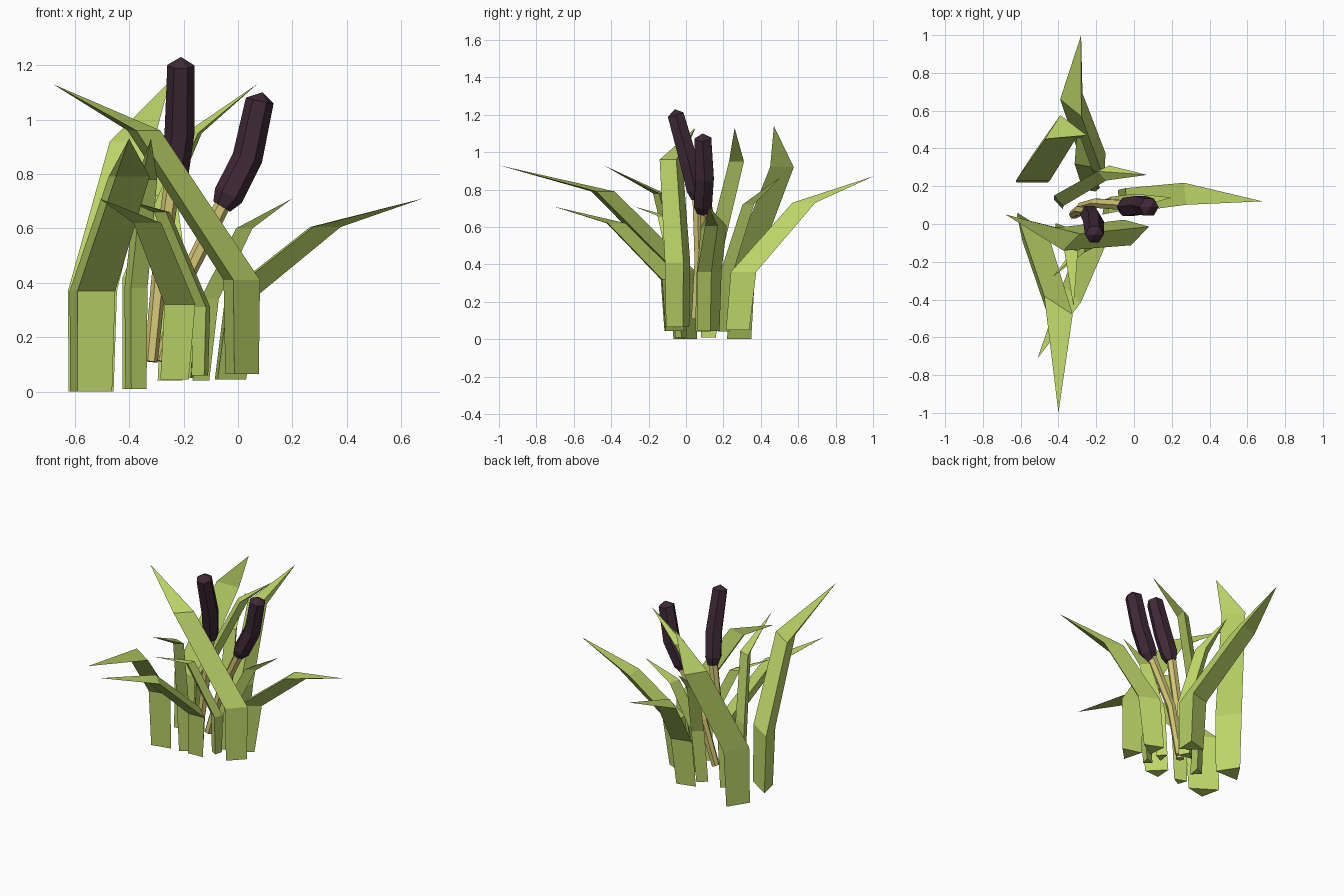
import bpy, bmesh, math
from mathutils import Vector as V


def material(name, rgb):
    m = bpy.data.materials.new(name)
    m.diffuse_color = (*rgb, 1)
    return m


GREEN = material("leaf green", (0.51, 0.67, 0.14))
TAN = material("stalk tan", (0.66, 0.57, 0.18))
BROWN = material("dark brown", (0.050, 0.022, 0.037))
CENTRE = V((-0.25, 0.08, 0))


def skin(name, rings, mat, tip=None):
    """Join rings of equal point count, cap the start, and close on a tip."""
    bm = bmesh.new()
    rs = [[bm.verts.new(p) for p in r] for r in rings]
    n = len(rs[0])
    for a, b in zip(rs, rs[1:]):
        for i in range(n):
            j = (i + 1) % n
            bm.faces.new((a[i], a[j], b[j], b[i]))
    bm.faces.new(rs[0])
    if tip is None:
        bm.faces.new(rs[-1])
    else:
        t = bm.verts.new(tip)
        for i in range(n):
            bm.faces.new((rs[-1][i], rs[-1][(i + 1) % n], t))
    bmesh.ops.recalc_face_normals(bm, faces=bm.faces[:])
    me = bpy.data.meshes.new(name)
    bm.to_mesh(me)
    bm.free()
    me.materials.append(mat)
    ob = bpy.data.objects.new(name, me)
    bpy.context.collection.objects.link(ob)
    return ob


def leaf(name, angle, half, depth, base, bend, fold, tip):
    """Three-sided blade: flat inner face, keel pointing out of the clump."""
    a = math.radians(angle)
    w = V((math.cos(a), math.sin(a), 0))
    out = V((-w.y, w.x, 0))
    if out.dot(V(base) - CENTRE) < 0:
        out = -out
    rings = []
    for p, s in ((base, 0.92), (bend, 1.0), (fold, 0.9)):
        p = V(p)
        rings.append([p - w * half * s, p + w * half * s, p + out * depth * s])
    skin(name, rings, GREEN, tip)


def tube(name, path, radii, mat, tip=None, sides=6):
    """Faceted tube along a path."""
    path = [V(p) for p in path]
    rings = []
    for i, p in enumerate(path):
        t = path[min(i + 1, len(path) - 1)] - path[max(i - 1, 0)]
        u = t.cross(V((0, 1, 0))).normalized()
        v = t.cross(u).normalized()
        rings.append([p + (u * math.cos(k * math.tau / sides)
                           + v * math.sin(k * math.tau / sides)) * radii[i]
                      for k in range(sides)])
    skin(name, rings, mat, tip)


# Large outer leaves
leaf("leaf_back", -39, 0.08, 0.11, (-0.23, 0.26, 0.05), (-0.22, 0.29, 0.36),
     (-0.335, 0.615, 0.73), (-0.28, 1.0, 0.87))
leaf("leaf_front_left", -33, 0.10, 0.10, (-0.54, 0.01, 0.0), (-0.535, -0.01, 0.37),
     (-0.40, -0.43, 0.79), (-0.40, -1.0, 0.93))
leaf("leaf_back_left", 0, 0.09, 0.14, (-0.54, 0.22, 0.0), (-0.535, 0.23, 0.37),
     (-0.39, 0.45, 0.92), (-0.25, 0.47, 1.14))
leaf("leaf_front_right", 105, 0.07, 0.12, (-0.03, -0.045, 0.065), (-0.035, -0.045, 0.41),
     (-0.39, -0.08, 0.96), (-0.68, 0.05, 1.13))
leaf("leaf_right", 95, 0.065, 0.12, (-0.08, 0.12, 0.045), (-0.04, 0.125, 0.36),
     (0.27, 0.16, 0.605), (0.68, 0.12, 0.71))
# Medium leaves
leaf("leaf_front", -45, 0.075, 0.085, (-0.23, -0.06, 0.045), (-0.21, -0.075, 0.32),
     (-0.33, -0.37, 0.62), (-0.51, -0.71, 0.71))
leaf("leaf_left_tall", 80, 0.045, 0.06, (-0.37, 0.12, 0.01), (-0.365, 0.14, 0.42),
     (-0.14, 0.27, 0.95), (0.07, 0.26, 1.13))
leaf("leaf_left_front", -20, 0.045, 0.055, (-0.375, -0.01, 0.01), (-0.375, -0.03, 0.38),
     (-0.335, -0.13, 0.78), (-0.32, -0.44, 0.93))
# Small inner leaves
leaf("leaf_inner_front", 20, 0.035, 0.05, (-0.14, -0.02, 0.06), (-0.135, -0.03, 0.31),
     (-0.28, -0.11, 0.66), (-0.43, -0.28, 0.71))
leaf("leaf_inner_right", 80, 0.045, 0.06, (-0.16, 0.09, 0.04), (-0.13, 0.10, 0.34),
     (0.0, 0.12, 0.60), (0.20, 0.14, 0.71))
leaf("leaf_inner_back", -10, 0.05, 0.06, (-0.25, 0.18, 0.04), (-0.23, 0.20, 0.38),
     (-0.27, 0.31, 0.72), (-0.30, 0.51, 0.87))

# Stalks
tube("stalk_left", [(-0.32, 0.05, 0.11), (-0.29, 0.07, 0.42), (-0.24, 0.06, 0.78)],
     [0.025, 0.028, 0.03], TAN)
tube("stalk_right", [(-0.28, 0.09, 0.11), (-0.20, 0.11, 0.40), (-0.05, 0.10, 0.70)],
     [0.025, 0.028, 0.03], TAN)

# Seed heads
tube("seed_head_left",
     [(-0.24, 0.06, 0.75), (-0.235, 0.05, 0.80), (-0.215, 0.015, 0.95), (-0.21, -0.055, 1.20)],
     [0.034, 0.053, 0.055, 0.05], BROWN, (-0.21, -0.06, 1.23))
tube("seed_head_right",
     [(-0.06, 0.09, 0.68), (-0.035, 0.09, 0.72), (0.035, 0.10, 0.86), (0.08, 0.09, 1.07)],
     [0.036, 0.056, 0.056, 0.052], BROWN, (0.09, 0.09, 1.10))
